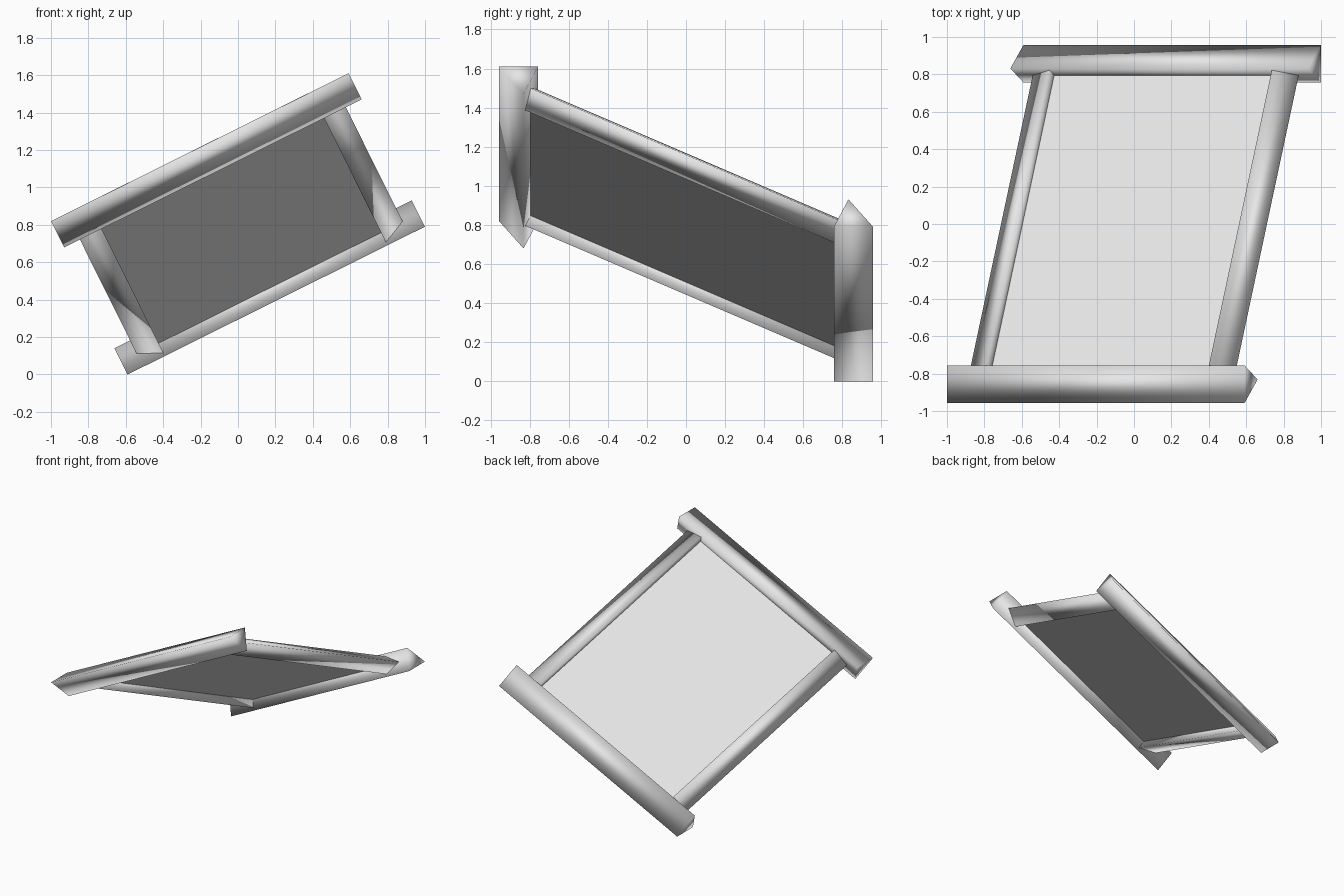
import bpy
import bmesh
from mathutils import Vector

cube = bpy.data.objects.get("Cube")
if cube:
    bpy.data.objects.remove(cube, do_unlink=True)

# Tilted frame axes: along the long bars, along the side bars, panel normal
CENTRE = Vector((0, 0, 0.805))
U = Vector((0.895, 0, 0.445)).normalized()
V = Vector((0.195, 0.902, -0.385))
V = (V - U * V.dot(U)).normalized()
N = U.cross(V)

grey = bpy.data.materials.new("light_grey")
grey.use_nodes = True
grey.diffuse_color = (0.8, 0.8, 0.8, 1)
grey.node_tree.nodes["Principled BSDF"].inputs["Base Color"].default_value = (0.8, 0.8, 0.8, 1)


def extrude_profile(name, profile, path, smooth):
    """Sweep a flat closed profile along a straight path."""
    bm = bmesh.new()
    face = bm.faces.new([bm.verts.new(p) for p in profile])
    swept = bmesh.ops.extrude_face_region(bm, geom=[face], use_keep_orig=True)
    verts = [g for g in swept["geom"] if isinstance(g, bmesh.types.BMVert)]
    bmesh.ops.translate(bm, verts=verts, vec=path)
    bmesh.ops.recalc_face_normals(bm, faces=bm.faces)
    for f in bm.faces:
        f.smooth = smooth
    mesh = bpy.data.meshes.new(name)
    bm.to_mesh(mesh)
    bm.free()
    mesh.materials.append(grey)
    obj = bpy.data.objects.new(name, mesh)
    bpy.context.collection.objects.link(obj)
    return obj


def bar(name, outward, along, inner, outer, half_base, half_length):
    """Three-sided bar with its ridge pointing away from the panel."""
    start = CENTRE - along * half_length
    profile = [start + outward * outer,
               start + outward * inner + N * half_base,
               start + outward * inner - N * half_base]
    extrude_profile(name, profile, along * 2 * half_length, True)


# Long bars at front and back, shorter bars between them
for name, side in (("front_bar", -1), ("back_bar", 1)):
    bar(name, V * side, U, 0.88, 1.061, 0.087, 0.888)
for name, side in (("right_bar", -1), ("left_bar", 1)):
    bar(name, U * side, V, 0.664, 0.794, 0.067, 0.893)

# Thin flat panel filling the frame
corners = [CENTRE + U * a * 0.68 + V * b * 0.89 - N * 0.003
           for a, b in ((-1, -1), (1, -1), (1, 1), (-1, 1))]
extrude_profile("panel", corners, N * 0.006, False)
